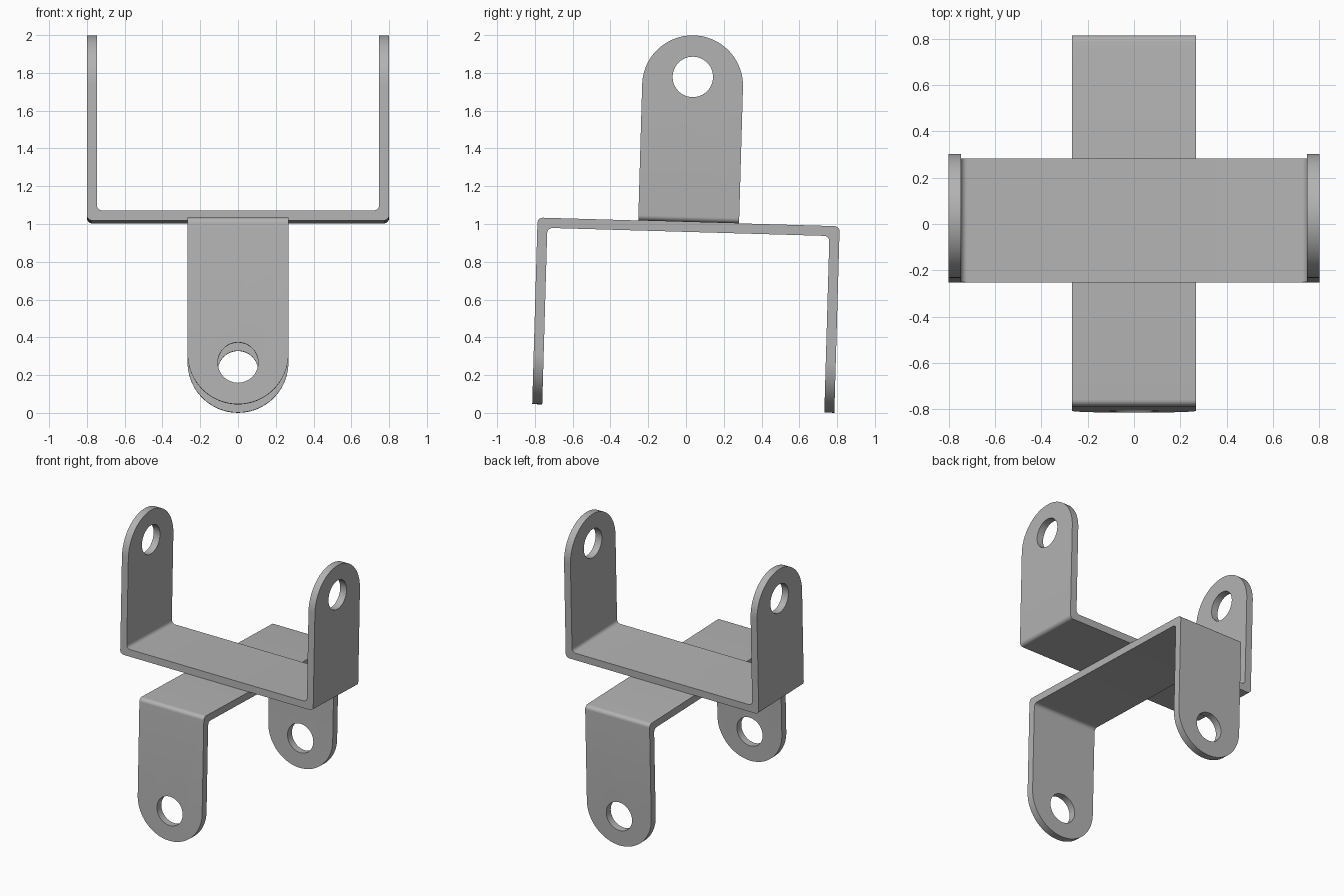
import bpy, bmesh
from math import radians, sin, cos, pi
from mathutils import Matrix, Vector

cube = bpy.data.objects.get("Cube")
if cube:
    bpy.data.objects.remove(cube)

SPAN, HEIGHT, WIDTH, THICK = 1.6, 0.988, 0.534, 0.053
BEND, HOLE_RADIUS, HOLE_INSET = 0.028, 0.107, 0.22
TILT = radians(-1.65)

steel = bpy.data.materials.new("grey steel")
steel.use_nodes = True
GREY = (0.45, 0.45, 0.45, 1)
steel.diffuse_color = GREY
steel.node_tree.nodes["Principled BSDF"].inputs["Base Color"].default_value = GREY


def arc(cx, cy, radius, start, end, steps):
    """Points along a circular arc, angles in degrees."""
    angles = [radians(start + (end - start) * i / steps) for i in range(steps + 1)]
    return [(cx + radius * cos(a), cy + radius * sin(a)) for a in angles]


def prism(name, outline, to_3d, vector):
    """Closed outline extruded along a vector."""
    bm = bmesh.new()
    face = bm.faces.new([bm.verts.new(to_3d(a, b)) for a, b in outline])
    result = bmesh.ops.extrude_face_region(bm, geom=[face])
    moved = [v for v in result["geom"] if isinstance(v, bmesh.types.BMVert)]
    bmesh.ops.translate(bm, verts=moved, vec=Vector(vector))
    bmesh.ops.recalc_face_normals(bm, faces=bm.faces)
    mesh = bpy.data.meshes.new(name)
    bm.to_mesh(mesh)
    bm.free()
    mesh.materials.append(steel)
    obj = bpy.data.objects.new(name, mesh)
    bpy.context.collection.objects.link(obj)
    return obj


def cut(obj, cutter, operation):
    """Apply a boolean and discard its cutter."""
    cutter.hide_render = True
    mod = obj.modifiers.new("cut", "BOOLEAN")
    mod.operation, mod.solver, mod.object = operation, "EXACT", cutter
    bpy.context.view_layer.objects.active = obj
    bpy.ops.object.modifier_apply(modifier=mod.name)
    bpy.data.objects.remove(cutter)


def bracket(name, placement):
    # Bent strip: right half of the U profile, then its mirror
    half = SPAN / 2
    inner = half - THICK
    outer_bend = arc(half - BEND, BEND, BEND, -90, 0, 8)
    inner_bend = arc(inner - BEND, THICK + BEND, BEND, 0, -90, 8)
    right = outer_bend + [(half, HEIGHT + 0.1), (inner, HEIGHT + 0.1)] + inner_bend
    outline = right + [(-x, z) for x, z in reversed(right)]
    obj = prism(name, outline, lambda x, z: (x, -WIDTH, z), (0, 2 * WIDTH, 0))

    # Side outline with rounded leg ends
    r = WIDTH / 2
    tab = [(-r, -0.1), (r, -0.1)] + arc(0, HEIGHT - r, r, 0, 180, 48)
    across = lambda y, z: (-SPAN, y, z)
    cut(obj, prism("tab_cutter", tab, across, (2 * SPAN, 0, 0)), "INTERSECT")

    # Pin holes through both legs
    hole = arc(0, HEIGHT - HOLE_INSET, HOLE_RADIUS, 0, 360, 48)[:-1]
    cut(obj, prism("hole_cutter", hole, across, (2 * SPAN, 0, 0)), "DIFFERENCE")

    bpy.ops.object.select_all(action="DESELECT")
    obj.select_set(True)
    bpy.context.view_layer.objects.active = obj
    bpy.ops.object.shade_smooth_by_angle(angle=radians(30))
    obj.matrix_world = placement
    return obj


# Two identical brackets, back to back and a quarter turn apart
centre = Matrix.Translation((0, 0.014, 1.011)) @ Matrix.Rotation(TILT, 4, "X")
bracket("upper_bracket", centre)
bracket("lower_bracket", centre @ Matrix.Rotation(pi / 2, 4, "Z") @ Matrix.Rotation(pi, 4, "X"))
